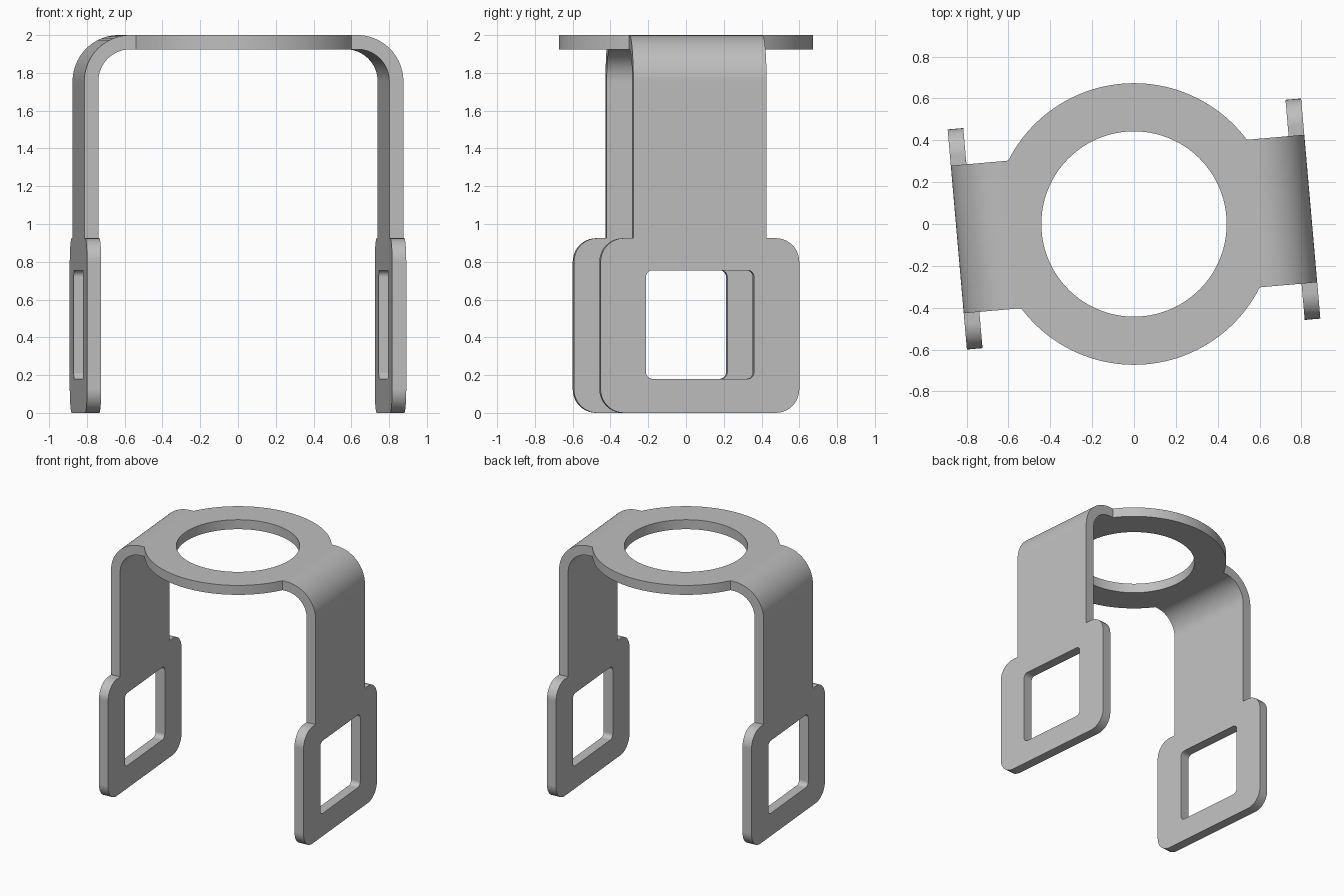
import bpy, bmesh
from math import sin, cos, asin, pi, radians
from mathutils import Matrix, Vector

if "Cube" in bpy.data.objects:
    bpy.data.objects.remove(bpy.data.objects["Cube"])

THICK = 0.075      # sheet thickness
TOP = 2.0
RING_OUT, RING_IN = 0.673, 0.443
ARM = 0.354        # half width of the arms
OUTER = 0.848      # distance of the outer leg face
BEND = 0.245       # outer bend radius
SHOULDER = 0.925   # top of the foot plate
FOOT = 0.528       # half width of the foot plate


def arc(cx, cy, r, a, b, n):
    return [(cx + r * cos(a + (b - a) * i / n), cy + r * sin(a + (b - a) * i / n))
            for i in range(n + 1)]


def rounded_rect(w, z0, z1, r, n):
    """Counter-clockwise outline, starting at the lower right corner."""
    corners = [(w - r, z0 + r), (w - r, z1 - r), (r - w, z1 - r), (r - w, z0 + r)]
    pts = []
    for k, (cx, cy) in enumerate(corners):
        pts += arc(cx, cy, r, (k - 1) * pi / 2, k * pi / 2, n)
    return pts


def slab(bm, outlines, place, depth):
    """Fill outlines (the first outer, the rest holes) and extrude them."""
    edges = []
    for pts in outlines:
        vs = [bm.verts.new(place(u, v)) for u, v in pts]
        edges += [bm.edges.new((vs[i - 1], vs[i])) for i in range(len(vs))]
    filled = bmesh.ops.triangle_fill(bm, edges=edges, use_beauty=True)["geom"]
    faces = [g for g in filled if isinstance(g, bmesh.types.BMFace)]
    ext = bmesh.ops.extrude_face_region(bm, geom=faces, use_keep_orig=True)["geom"]
    moved = [g for g in ext if isinstance(g, bmesh.types.BMVert)]
    bmesh.ops.translate(bm, verts=moved, vec=Vector(depth))


bm = bmesh.new()
cx, cz = OUTER - BEND, TOP - BEND

# one bent arm with its foot plate, then its twin half a turn round
bend = arc(cx, cz, BEND, 0, pi / 2, 20) + arc(cx, cz, BEND - THICK, pi / 2, 0, 20)
slab(bm, [bend], lambda u, v: (u, -ARM, v), (0, 2 * ARM, 0))

foot = rounded_rect(FOOT, 0, SHOULDER, 0.125, 10)
half = len(foot) // 2
leg = (foot[:half - 11 + 11 - 0][:22] + [(ARM, SHOULDER), (ARM, cz), (-ARM, cz), (-ARM, SHOULDER)]
       + foot[22:])
window = rounded_rect(0.287, 0.18, 0.755, 0.035, 6)
slab(bm, [leg, window], lambda u, v: (OUTER, u, v), (-THICK, 0, 0))

twin = bmesh.ops.duplicate(bm, geom=bm.verts[:] + bm.edges[:] + bm.faces[:])["geom"]
bmesh.ops.rotate(bm, verts=[g for g in twin if isinstance(g, bmesh.types.BMVert)],
                 cent=(0, 0, 0), matrix=Matrix.Rotation(pi, 3, "Z"))

# top ring with the flat roots of both arms
a = asin(ARM / RING_OUT)
ring = (arc(0, 0, RING_OUT, a, pi - a, 48) + [(-cx, ARM), (-cx, -ARM)]
        + arc(0, 0, RING_OUT, pi + a, 2 * pi - a, 48) + [(cx, -ARM), (cx, ARM)])
hole = arc(0, 0, RING_IN, 0, 2 * pi, 96)[:-1]
slab(bm, [ring, hole], lambda u, v: (u, v, TOP - THICK), (0, 0, THICK))

# weld the sections and drop the walls left inside the seams
bmesh.ops.remove_doubles(bm, verts=bm.verts[:], dist=0.0005)
inner = [f for f in bm.faces if all(len(e.link_faces) > 2 for e in f.edges)]
bmesh.ops.delete(bm, geom=inner, context="FACES")
bmesh.ops.recalc_face_normals(bm, faces=bm.faces[:])
bmesh.ops.rotate(bm, verts=bm.verts[:], cent=(0, 0, 0),
                 matrix=Matrix.Rotation(radians(5), 3, "Z"))

mesh = bpy.data.meshes.new("bracket")
bm.to_mesh(mesh)
bm.free()
bracket = bpy.data.objects.new("bracket", mesh)
bpy.context.collection.objects.link(bracket)

# plain grey metal
grey = bpy.data.materials.new("grey metal")
grey.use_nodes = True
colour = (0.52, 0.52, 0.52, 1)
grey.diffuse_color = colour
grey.node_tree.nodes["Principled BSDF"].inputs["Base Color"].default_value = colour
mesh.materials.append(grey)

bpy.context.view_layer.objects.active = bracket
bracket.select_set(True)
bpy.ops.object.shade_smooth_by_angle(angle=radians(30))
weighted = bracket.modifiers.new("even shading", "WEIGHTED_NORMAL")
weighted.keep_sharp = True
